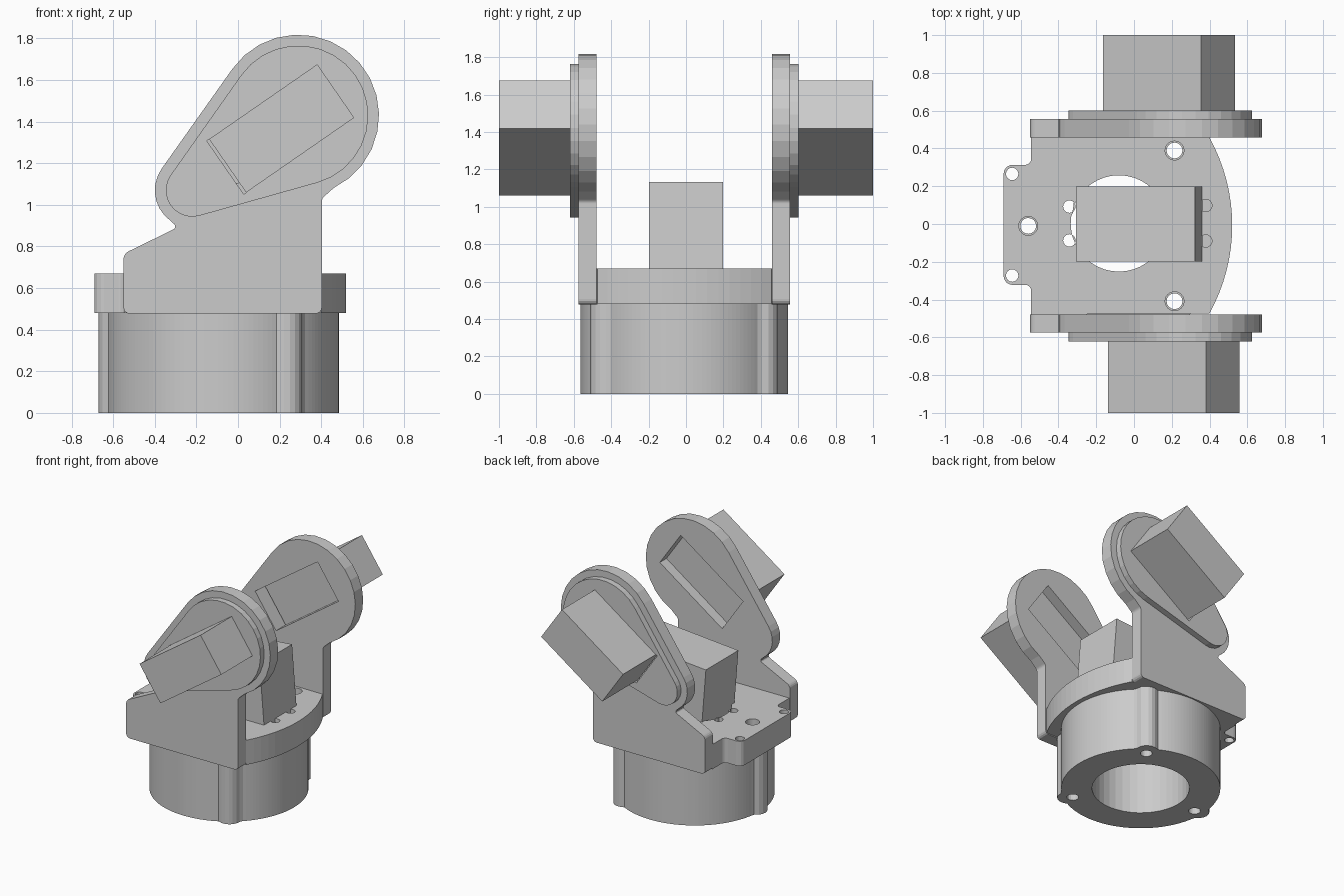
import bpy, bmesh
from math import sin, cos, radians, sqrt, pi
from mathutils import Vector, Matrix

if "Cube" in bpy.data.objects:
    bpy.data.objects.remove(bpy.data.objects["Cube"])


def arc(cx, cy, r, a0, a1, n):
    return [(cx + r * cos(radians(a0 + (a1 - a0) * i / n)),
             cy + r * sin(radians(a0 + (a1 - a0) * i / n))) for i in range(n + 1)]


def circle(cx, cy, r, n=24):
    return arc(cx, cy, r, 0, 360, n)[:-1]


def rounded(pts, n=4):
    """Outline whose (x, y, radius) points become fillets."""
    out = []
    for i, p in enumerate(pts):
        c = Vector(p[:2])
        if len(p) < 3:
            out.append(tuple(c))
            continue
        a = (Vector(pts[i - 1][:2]) - c).normalized()
        b = (Vector(pts[(i + 1) % len(pts)][:2]) - c).normalized()
        half = a.angle(b) / 2
        mid = c + (a + b).normalized() * p[2] / sin(half)
        t = p[2] * cos(half) / sin(half)
        u, v = c + a * t - mid, c + b * t - mid
        for k in range(n + 1):
            out.append(tuple(mid + u.lerp(v, k / n).normalized() * p[2]))
    return out


def slab(name, loops, lo, hi, upright=False):
    """Extrude outline with holes along z, or along y when upright."""
    cu = bpy.data.curves.new(name, 'CURVE')
    cu.dimensions = '2D'
    cu.fill_mode = 'BOTH'
    cu.extrude = (hi - lo) / 2
    for loop in loops:
        s = cu.splines.new('POLY')
        s.points.add(len(loop) - 1)
        for p, q in zip(s.points, loop):
            p.co = (q[0], q[1], 0, 1)
        s.use_cyclic_u = True
    tmp = bpy.data.objects.new(name, cu)
    bpy.context.collection.objects.link(tmp)
    dg = bpy.context.evaluated_depsgraph_get()
    me = bpy.data.meshes.new_from_object(tmp.evaluated_get(dg))
    bpy.data.objects.remove(tmp)
    mid = (lo + hi) / 2
    if upright:
        me.transform(Matrix.Translation((0, mid, 0)) @ Matrix.Rotation(pi / 2, 4, 'X'))
    else:
        me.transform(Matrix.Translation((0, 0, mid)))
    bm = bmesh.new()
    bm.from_mesh(me)
    bmesh.ops.remove_doubles(bm, verts=bm.verts, dist=1e-5)
    bmesh.ops.recalc_face_normals(bm, faces=bm.faces)
    for f in bm.faces:
        f.smooth = False
    bm.to_mesh(me)
    bm.free()
    ob = bpy.data.objects.new(name, me)
    bpy.context.collection.objects.link(ob)
    return ob


def box(name, center, size, tilt):
    me = bpy.data.meshes.new(name)
    bm = bmesh.new()
    bmesh.ops.create_cube(bm, size=1, matrix=Matrix.Diagonal((*size, 1)))
    bm.to_mesh(me)
    bm.free()
    ob = bpy.data.objects.new(name, me)
    ob.location = center
    ob.rotation_euler = (0, -radians(tilt), 0)
    bpy.context.collection.objects.link(ob)


# Round base with three screw lugs
CX, CY, R = -0.07, -0.01, 0.555
LUGS = (54.5, 180, -54.5)


def base_radius(a):
    r = R
    for l in LUGS:
        d = radians(a - l)
        k = 0.08 ** 2 - (0.52 * sin(d)) ** 2
        if cos(d) > 0 and k > 0:
            r = max(r, 0.52 * cos(d) + sqrt(k))
    return r


outline = [(CX + base_radius(a) * cos(radians(a)), CY + base_radius(a) * sin(radians(a)))
           for a in (i * 2.5 for i in range(-72, 72))]
bolts = [(CX + 0.49 * cos(radians(a)), CY + 0.49 * sin(radians(a))) for a in LUGS]
slab("base_ring", [outline, circle(CX, CY, 0.34, 40)]
     + [circle(x, y, 0.042, 16) for x, y in bolts], 0, 0.48)

# Deck with tab, bowed edge and holes
half = 28.97
bow = arc(0.52 - 0.96, -0.008, 0.96, -half, half, 16)
deck = rounded(bow + [(-0.545, 0.46), (-0.545, 0.313, 0.03), (-0.69, 0.313, 0.045),
                      (-0.69, -0.322, 0.045), (-0.545, -0.322, 0.03), (-0.545, -0.48)])
small = [(-0.645, 0.265), (-0.645, -0.273), (-0.342, 0.092), (-0.342, -0.087),
         (0.38, 0.098), (0.38, -0.09)]
slab("deck", [deck, circle(-0.08, 0.003, 0.255, 40)]
     + [circle(x, y, 0.05) for x, y in bolts]
     + [circle(x, y, 0.033, 16) for x, y in small], 0.48, 0.67)

# Block standing on the deck
box("centre_block", (0.028, 0, 0.85), (0.632, 0.395, 0.515), 4.6)

# Side arms, each with a cover plate and a tilted block through a window
BIG, SMALL = (0.29, 1.43), (-0.22, 1.07)
arm = rounded([(-0.55, 0.477, 0.03), (0.403, 0.477, 0.03), (0.403, 1.03, 0.03)]
              + arc(*BIG, 0.388, -64, 144.9, 16) + arc(*SMALL, 0.18, 144.9, 235, 7)
              + [(-0.29, 0.892, 0.015), (-0.55, 0.765, 0.04)])
cover = arc(*BIG, 0.336, -74.4, 144.9, 18) + arc(*SMALL, 0.127, 144.9, 285.6, 10)
TILT = 34.7
c, s = cos(radians(TILT)), sin(radians(TILT))
for side, sgn, dx in (("front", -1, 0), ("back", 1, -0.025)):
    px, pz = 0.21 + dx, 1.3675
    window = [(px + u * c - v * s, pz + u * s + v * c) for u, v in
              ((-0.33, -0.156), (0.316, -0.156), (0.316, 0.156), (-0.33, 0.156))]
    ys = [-0.01 + sgn * d for d in (0.469, 0.565, 0.611)]
    slab(side + "_arm", [arm, window], *sorted(ys[:2]), upright=True)
    slab(side + "_cover", [cover, window], *sorted(ys[1:]), upright=True)
    box(side + "_block", (px, sgn * 0.78, pz), (0.632, 0.44, 0.312), TILT)
